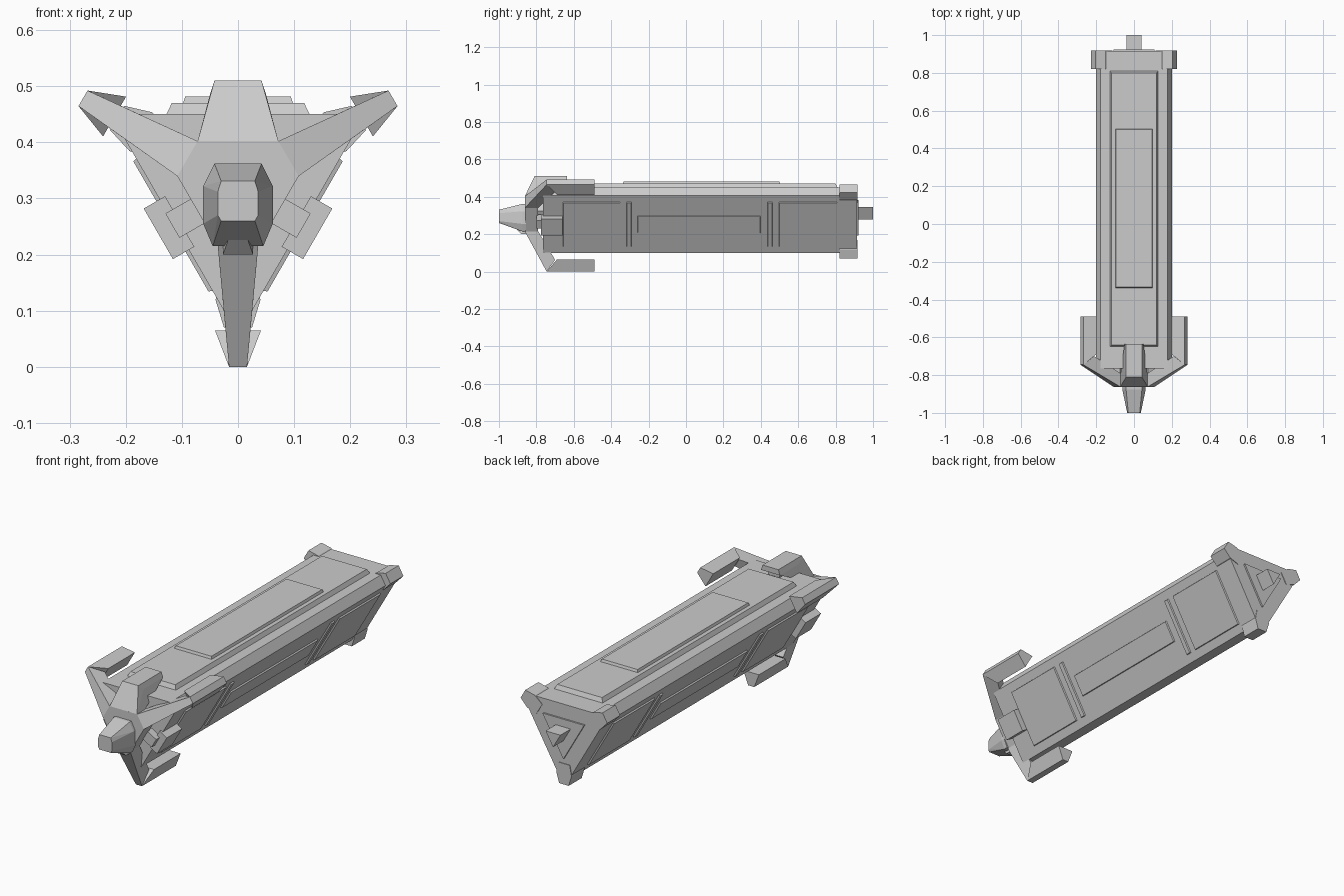
import bpy, bmesh, math

if "Cube" in bpy.data.objects:
    bpy.data.objects.remove(bpy.data.objects["Cube"])

CZ = 0.319                       # height of the three-fold axis
CORNERS = [-90, 30, 150]         # directions of the prism corners
FACES = [90, -30, 210]           # directions of the flat faces


def place(ang, r, s, y):
    """Radial distance r and sideways offset s, around the long axis."""
    a = math.radians(ang)
    return (r * math.cos(a) - s * math.sin(a), y,
            CZ + r * math.sin(a) + s * math.cos(a))


def hull(name, pts):
    """Convex solid around a few points."""
    bm = bmesh.new()
    for p in pts:
        bm.verts.new(p)
    res = bmesh.ops.convex_hull(bm, input=bm.verts)
    junk = [v for v in set(res["geom_interior"]) | set(res["geom_unused"])
            if isinstance(v, bmesh.types.BMVert) and v.is_valid]
    bmesh.ops.delete(bm, geom=junk, context='VERTS')
    bmesh.ops.dissolve_limit(bm, angle_limit=0.01, verts=bm.verts, edges=bm.edges)
    bmesh.ops.recalc_face_normals(bm, faces=bm.faces)
    me = bpy.data.meshes.new(name)
    bm.to_mesh(me)
    bm.free()
    ob = bpy.data.objects.new(name, me)
    bpy.context.collection.objects.link(ob)
    return ob


def radial(name, ang, sections):
    """Hull of (r, half_width, y) edges around one direction."""
    return hull(name, [place(ang, r, s * k, y) for r, s, y in sections for k in (-1, 1)])


def plate(name, ang, r0, r1, half, y0, y1, inset):
    """Raised panel with sloped rim."""
    return radial(name, ang, [(r0, half, y0), (r0, half, y1),
                              (r1, half - inset, y0 + inset), (r1, half - inset, y1 - inset)])


def three_prism(name, r, hw, y0, y1):
    """Triangular prism with clipped corners."""
    return hull(name, [place(a, r, s, y) for a in CORNERS
                       for s in (-hw, hw) for y in (y0, y1)])


# Main hull, neck and tail
three_prism("body", 0.219, 0.025, -0.765, 0.915)
three_prism("neck", 0.06, 0.03, -0.82, -0.75)
three_prism("tail_plate", 0.125, 0.001, 0.90, 0.923)
hull("tail_spike", [(x, y, z) for x, z in ((-0.039, 0.346), (0.039, 0.346), (0, 0.279))
                    for y in (0.9, 1.0)])

# Corner guards at the tail
for i, a in enumerate(CORNERS):
    radial(f"tail_guard_{i}", a, [(r, w, y) for r, w in ((0.249, 0.025), (0.2, 0.04), (0.15, 0.03))
                                  for y in (0.82, 0.918)])

# Top deck
plate("top_panel", 90, 0.12, 0.151, 0.133, -0.655, 0.815, 0.015)
plate("top_raised_panel", 90, 0.145, 0.163, 0.1, -0.34, 0.505, 0.006)

# Side panels
for i, a in enumerate(FACES[1:]):
    for j, (y0, y1, h) in enumerate([(-0.66, -0.35, 0.138), (-0.32, -0.29, 0.138),
                                     (-0.26, 0.40, 0.054), (0.435, 0.465, 0.138),
                                     (0.495, 0.81, 0.138)]):
        plate(f"side_panel_{i}_{j}", a, 0.125, 0.138, h, y0, y1, 0.004)
    # Blocky pod just behind the head
    radial(f"side_pod_{i}", a, [(r, 0.052, y) for r in (0.12, 0.164) for y in (-0.775, -0.66)])
    radial(f"pod_stem_{i}", a, [(r, 0.025, y) for r in (0.07, 0.135) for y in (-0.8, -0.75)])

# Clamp arms and prongs
for i, a in enumerate(CORNERS):
    radial(f"clamp_arm_{i}", a, [(0.104, 0.036, -0.862), (0.104, 0.036, -0.79),
                                 (0.319, 0.016, -0.745), (0.256, 0.022, -0.70),
                                 (0.20, 0.025, -0.755)])
    radial(f"clamp_prong_{i}", a, [(0.319, 0.016, -0.745), (0.319, 0.016, -0.49),
                                   (0.254, 0.041, -0.69), (0.254, 0.041, -0.49)])

# Head hub and hood
three_prism("head_hub", 0.104, 0.036, -0.862, -0.79)
radial("hood", 90, [(0.083, 0.072, -0.862), (0.191, 0.042, -0.81), (0.191, 0.042, -0.635),
                    (0.166, 0.05, -0.635), (0.166, 0.05, -0.78), (0.083, 0.072, -0.80)])
radial("hood_mount", 90, [(r, 0.03, y) for r in (0.14, 0.17) for y in (-0.73, -0.66)])

# Nose, an eight-sided taper, with a small chin
base = [(0.042, 0.362), (0.062, 0.322), (0.062, 0.255), (0.045, 0.215)]
tip = [(0.030, 0.331), (0.036, 0.312), (0.036, 0.27), (0.03, 0.26)]
hull("nose", [(k * x, y, z) for ring, y in ((base, -0.855), (base, -0.875), (tip, -1.0))
              for x, z in ring for k in (-1, 1)])
hull("chin", [(k * x, y, z) for k in (-1, 1)
              for x, y, z in ((0.016, -0.91, 0.23), (0.027, -0.88, 0.2), (0.027, -0.84, 0.2),
                              (0.027, -0.84, 0.23))])
